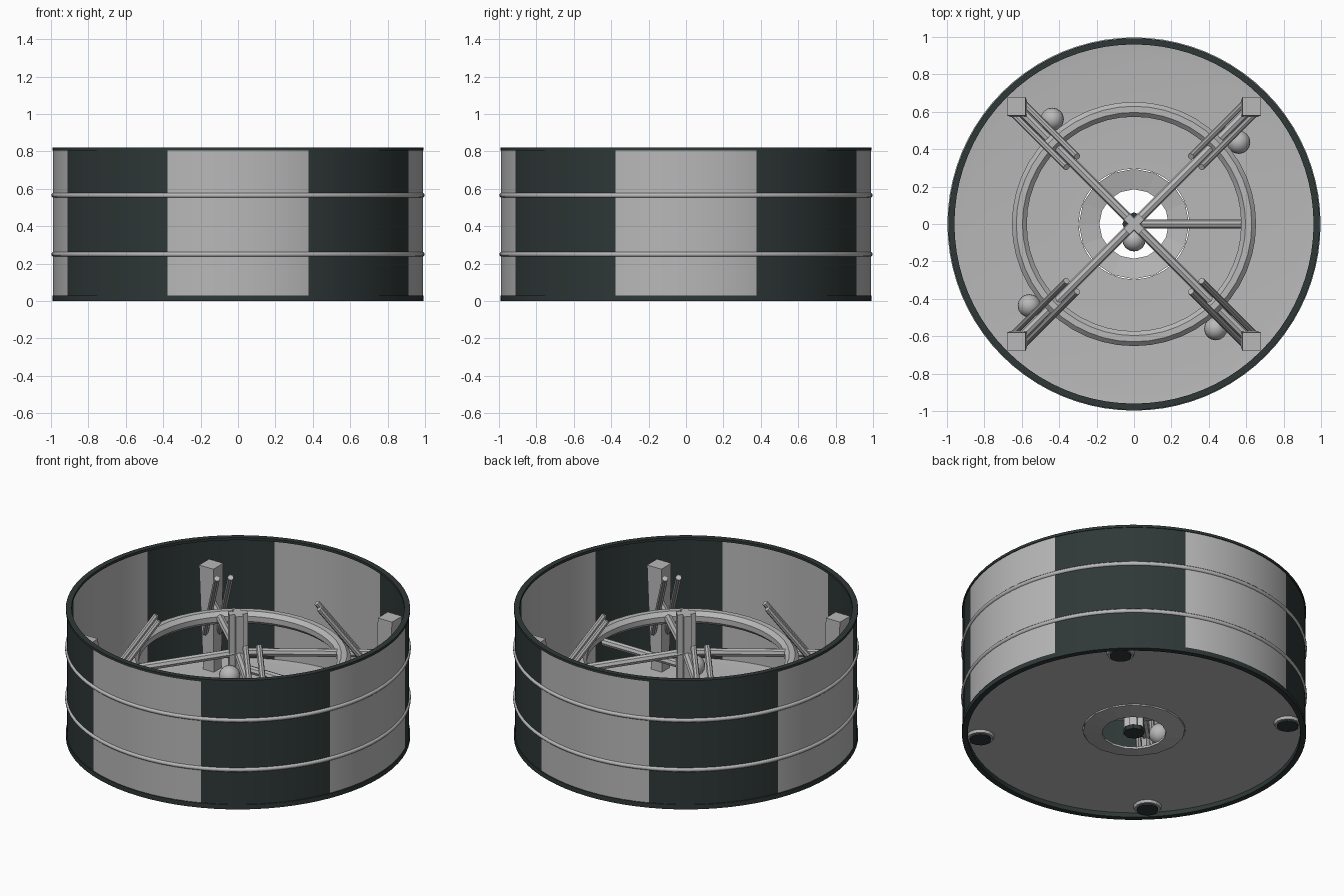
import bpy, bmesh, math
from mathutils import Vector

if "Cube" in bpy.data.objects:
    bpy.data.objects.remove(bpy.data.objects["Cube"])

def material(name, rgb):
    m = bpy.data.materials.new(name)
    m.diffuse_color = (*rgb, 1)
    m.use_nodes = True
    m.node_tree.nodes["Principled BSDF"].inputs["Base Color"].default_value = m.diffuse_color
    return m

GREY = material("light grey", (0.48, 0.48, 0.48))
DARK = material("dark green grey", (0.028, 0.04, 0.038))

def finish(name, bm, mats, smooth=None):
    bmesh.ops.recalc_face_normals(bm, faces=bm.faces)
    me = bpy.data.meshes.new(name)
    bm.to_mesh(me)
    bm.free()
    for m in mats:
        me.materials.append(m)
    ob = bpy.data.objects.new(name, me)
    bpy.context.collection.objects.link(ob)
    if smooth:
        bpy.context.view_layer.objects.active = ob
        ob.select_set(True)
        bpy.ops.object.shade_smooth_by_angle(angle=math.radians(smooth))
        ob.select_set(False)
    return ob

def lathe(name, profile, n, mats, smooth=30, rule=None):
    """Spin a closed (radius, z) profile round the z axis."""
    bm = bmesh.new()
    rows = []
    for i in range(n):
        a = math.tau * i / n
        rows.append([bm.verts.new((r * math.cos(a), r * math.sin(a), z)) for r, z in profile])
    k = len(profile)
    for i in range(n):
        p, q = rows[i], rows[(i + 1) % n]
        for j in range(k):
            f = bm.faces.new((p[j], q[j], q[(j + 1) % k], p[(j + 1) % k]))
            if rule:
                f.material_index = rule(f.calc_center_median())
    return finish(name, bm, mats, smooth)

def circle(r, z, minor, n):
    return [(r + minor * math.cos(math.tau * (i + .5) / n),
             z + minor * math.sin(math.tau * (i + .5) / n)) for i in range(n)]

def bar(name, a, b, r, sides=8, mat=GREY, r2=None):
    a, b = Vector(a), Vector(b)
    bm = bmesh.new()
    bmesh.ops.create_cone(bm, cap_ends=True, segments=sides, radius1=r,
                          radius2=r if r2 is None else r2, depth=(b - a).length)
    q = (b - a).to_track_quat('Z', 'Y')
    bmesh.ops.transform(bm, matrix=q.to_matrix().to_4x4(), verts=bm.verts)
    bmesh.ops.translate(bm, vec=(a + b) / 2, verts=bm.verts)
    return finish(name, bm, [mat])

def ball(name, loc, r):
    bm = bmesh.new()
    bmesh.ops.create_uvsphere(bm, u_segments=16, v_segments=10, radius=r)
    bmesh.ops.translate(bm, vec=loc, verts=bm.verts)
    return finish(name, bm, [GREY], 40)

# Striped drum wall: light on the axes, dark on the diagonals
def stripe(c):
    return round(math.atan2(c.y, c.x) / (math.pi / 4)) % 2

lathe("drum_wall", [(.972, .02), (.988, .02), (.988, .81), (.972, .81)], 80, [GREY, DARK], 30, stripe)
# Dark hoops at the bottom and top
lathe("bottom_hoop", [(.96, 0), (.993, 0), (.993, .03), (.96, .03)], 80, [DARK])
lathe("top_rim", [(.96, .804), (.993, .804), (.993, .82), (.96, .82)], 80, [DARK])
# Outer ribs
for i, z in enumerate((.25, .565)):
    lathe(f"rib_{i}", circle(.985, z, .0135, 8), 80, [GREY], 50)

# Floor with a raised edge and a shallow funnel round the drain hole
lathe("floor", [(.295, .028), (.975, .028), (.975, .05), (.9, .042), (.295, .042)], 80, [GREY], 20)
lathe("drain_funnel", [(.295, .042), (.185, .02), (.185, .006), (.295, .022)], 16, [GREY], 0)

# Central fluted column: crossed plates on a dark foot
for i, s in enumerate((1, -1)):
    bm = bmesh.new()
    bmesh.ops.create_cube(bm, size=1)
    for v in bm.verts:
        x, y, z = v.co.x * .11, v.co.y * .045, .41 + v.co.z * .76
        c = math.sqrt(.5)
        v.co = (c * (x - s * y), c * (s * x + y), z)
    finish(f"column_plate_{i}", bm, [GREY])
bar("column_foot", (0, 0, .003), (0, 0, .03), .062, 8, DARK)
ball("column_knob", (0, -.085, .42), .062)

# Hoop held inside the drum and its single spoke
lathe("inner_ring", circle(.613, .485, .043, 8), 48, [GREY], 30)
bar("spoke", (0, 0, .45), (.58, 0, .45), .024)

# Four corners: post, cross beam, twin rods, knob and foot
for i in range(4):
    a = math.pi / 4 + i * math.pi / 2
    d = Vector((math.cos(a), math.sin(a), 0))
    t = Vector((-d.y, d.x, 0))
    up = Vector((0, 0, 1))
    # tapered square post leaning inward at its base
    bm = bmesh.new()
    bmesh.ops.create_cube(bm, size=1)
    for v in bm.verts:
        top = v.co.z > 0
        w, r, z = (.1, .89, .69) if top else (.075, .855, .035)
        v.co = (v.co.x * w + d.x * r, v.co.y * w + d.y * r, z)
    finish(f"corner_post_{i}", bm, [GREY])
    bar(f"cross_beam_{i}", up * .54, d * .87 + up * .46, .025)
    for j, s in enumerate((-1, 1)):
        bar(f"slanted_rod_{i}_{j}", d * .47 + t * s * .04 + up * .795,
            d * .86 + t * s * .04 + up * .27, .018)
    ball(f"rod_knob_{i}", d * .705 - t * .087 + up * .4, .062)
    # round foot under the floor edge
    bar(f"foot_collar_{i}", d * .89 + up * .012, d * .89 + up * .03, .075, 16, GREY, .082)
    bar(f"foot_{i}", d * .89 + up * .004, d * .89 + up * .028, .062, 16, DARK)
